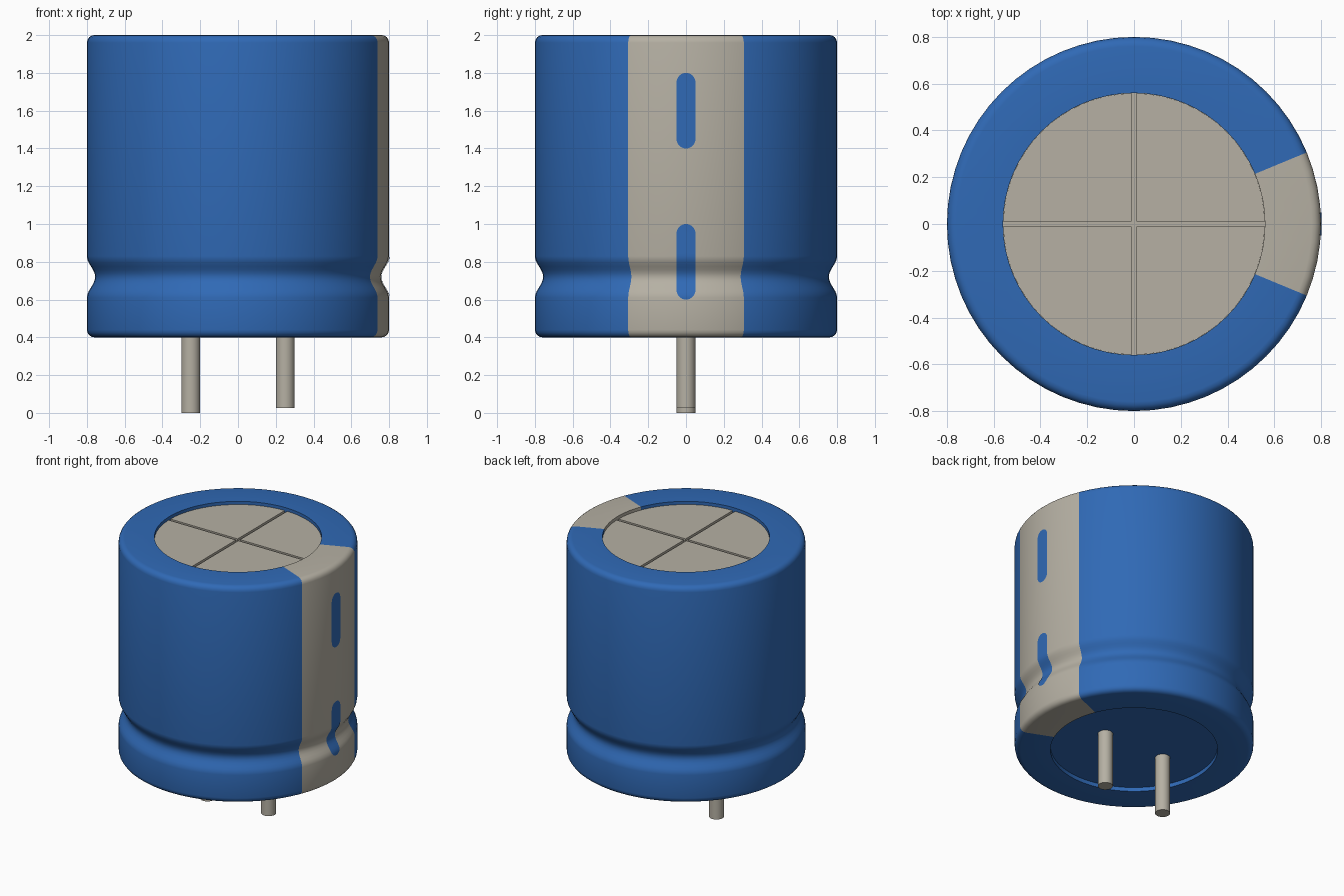
import bpy, bmesh
from math import sin, cos, pi, atan2, hypot, radians, asin, sqrt

cube = bpy.data.objects.get("Cube")
if cube:
    bpy.data.objects.remove(cube)


def material(name, rgb):
    m = bpy.data.materials.new(name)
    m.use_nodes = True
    m.diffuse_color = (*rgb, 1)
    m.node_tree.nodes["Principled BSDF"].inputs["Base Color"].default_value = (*rgb, 1)
    return m


BLUE = material("blue sleeve", (0.029, 0.142, 0.465))
GREY = material("warm grey", (0.465, 0.435, 0.368))


def finish(name, bm, mats, smooth=True):
    me = bpy.data.meshes.new(name)
    bm.to_mesh(me)
    bm.free()
    ob = bpy.data.objects.new(name, me)
    bpy.context.collection.objects.link(ob)
    for m in mats:
        me.materials.append(m)
    bpy.ops.object.select_all(action='DESELECT')
    ob.select_set(True)
    bpy.context.view_layer.objects.active = ob
    if smooth:
        bpy.ops.object.shade_smooth_by_angle(angle=radians(30))
    return ob


R, RIN, BOT, TOP, EDGE, SEG = 0.8, 0.56, 0.4, 2.0, 0.04, 64
G_MID, G_HALF, G_DEEP = 0.72, 0.11, 0.044   # pinched groove


def radius(z):
    d = abs(z - G_MID)
    return R - (G_DEEP * (1 + cos(pi * d / G_HALF)) / 2 if d < G_HALF else 0)


# Can body: revolved profile with rounded rims, groove and recessed ends
arc = [(R - EDGE + EDGE * sin(i * pi / 8), EDGE - EDGE * cos(i * pi / 8)) for i in range(5)]
groove = [G_MID + G_HALF * (i / 6 - 1) for i in range(13)]
profile = [(0, BOT + 0.03), (RIN, BOT + 0.03), (RIN, BOT)]
profile += [(r, BOT + z) for r, z in arc]
profile += [(radius(z), z) for z in groove]
profile += [(r, TOP - z) for r, z in reversed(arc)]
profile += [(RIN, TOP), (RIN, TOP - 0.04), (0, TOP - 0.04)]

bm = bmesh.new()
verts = [bm.verts.new((r, 0, z)) for r, z in profile]
edges = [bm.edges.new(p) for p in zip(verts, verts[1:])]
bmesh.ops.spin(bm, geom=verts + edges, cent=(0, 0, 0), axis=(0, 0, 1),
               angle=2 * pi, steps=SEG, use_duplicate=False)
bmesh.ops.remove_doubles(bm, verts=bm.verts, dist=0.0005)
bmesh.ops.recalc_face_normals(bm, faces=bm.faces)
# Polarity stripe wraps the +x side and both rims; the top floor is bare metal
for f in bm.faces:
    c = f.calc_center_median()
    outer = hypot(c.x, c.y) > 0.5
    stripe = outer and abs(atan2(c.y, c.x)) < pi / 8
    f.material_index = int(stripe or (not outer and c.z > 1.5))
finish("can_body", bm, [BLUE, GREY])

# Top plate: four raised quadrants leave a cross-shaped vent score
bm = bmesh.new()
gap, rq = 0.01, RIN - 0.0005
a0 = asin(gap / rq)
for q in range(4):
    pts = [(gap, gap)]
    for i in range(17):
        a = a0 + (pi / 2 - 2 * a0) * i / 16
        pts.append((rq * cos(a), rq * sin(a)))
    c, s = round(cos(q * pi / 2)), round(sin(q * pi / 2))
    face = bm.faces.new([bm.verts.new((x * c - y * s, x * s + y * c, TOP - 0.04)) for x, y in pts])
    ext = bmesh.ops.extrude_face_region(bm, geom=[face])["geom"]
    bmesh.ops.translate(bm, vec=(0, 0, 0.017),
                        verts=[v for v in ext if isinstance(v, bmesh.types.BMVert)])
bmesh.ops.recalc_face_normals(bm, faces=bm.faces)
finish("vent_plate", bm, [GREY], smooth=False)


# Minus marks: thin rounded strips that follow the side of the can
def minus_mark(name, z0, z1, w=0.05, lift=0.003):
    zs = [z0 + w * (1 - cos(i * pi / 16)) for i in range(9)]
    n = 20
    zs += [z0 + w + (z1 - z0 - 2 * w) * i / n for i in range(1, n)]
    zs += [z1 - w * (1 - cos(i * pi / 16)) for i in range(8, -1, -1)]
    bm = bmesh.new()
    rows = []
    for z in zs:
        d = max(0, z0 + w - z, z - z1 + w)
        half = max(0.0005, sqrt(max(0, w * w - d * d)))
        r = radius(z) + lift
        rows.append([bm.verts.new((sqrt(r * r - y * y), y, z)) for y in (-half, 0, half)])
    for a, b in zip(rows, rows[1:]):
        for i in range(2):
            bm.faces.new((a[i], a[i + 1], b[i + 1], b[i]))
    finish(name, bm, [BLUE])


minus_mark("upper_minus_mark", 1.4, 1.8)
minus_mark("lower_minus_mark", 0.6, 1.0)


# Lead pins, one slightly shorter
def pin(name, x, z0, z1=BOT + 0.05):
    bm = bmesh.new()
    bmesh.ops.create_cone(bm, cap_ends=True, segments=32, radius1=0.05, radius2=0.05, depth=z1 - z0)
    bmesh.ops.translate(bm, verts=bm.verts, vec=(x, 0, (z0 + z1) / 2))
    finish(name, bm, [GREY])


pin("right_pin", -0.25, 0)
pin("left_pin", 0.25, 0.025)
